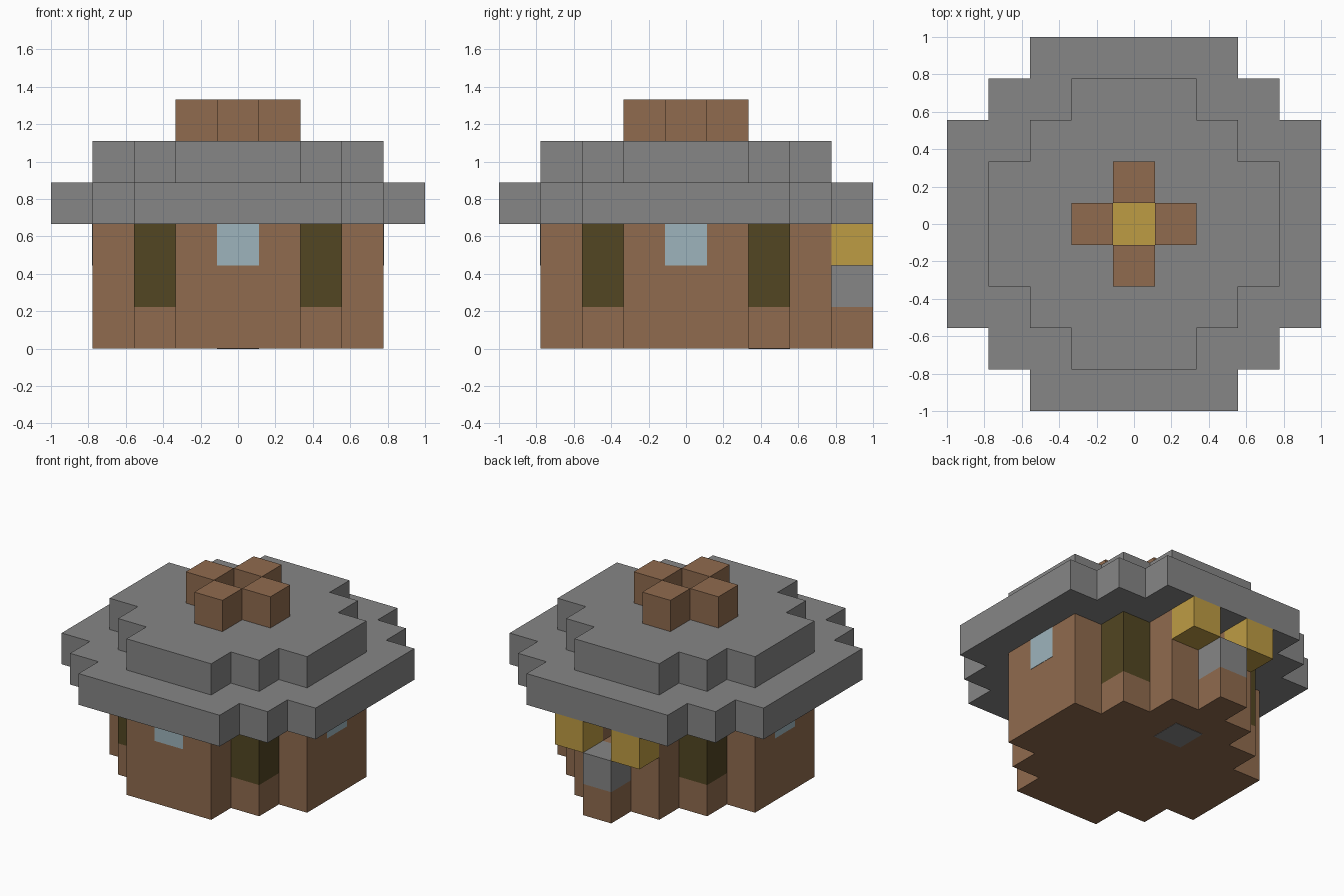
import bpy, bmesh
from mathutils import Vector

if "Cube" in bpy.data.objects:
    bpy.data.objects.remove(bpy.data.objects["Cube"], do_unlink=True)

U = 2 / 9  # edge of one building block


def material(name, rgb):
    mat = bpy.data.materials.new(name)
    lin = [((c / 255 + 0.055) / 1.055) ** 2.4 for c in rgb] + [1]
    mat.use_nodes = True
    mat.diffuse_color = lin
    mat.node_tree.nodes["Principled BSDF"].inputs["Base Color"].default_value = lin
    return mat


WOOD = material("brown wood", (144, 107, 78))
STONE = material("grey stone", (134, 134, 134))
POST = material("dark olive", (82, 70, 34))
LAMP = material("yellow glow", (190, 156, 68))
GLASS = material("pale blue glass", (157, 180, 188))


def finish(name, bm, mat):
    bmesh.ops.recalc_face_normals(bm, faces=bm.faces)
    mesh = bpy.data.meshes.new(name)
    bm.to_mesh(mesh)
    bm.free()
    mesh.materials.append(mat)
    obj = bpy.data.objects.new(name, mesh)
    bpy.context.collection.objects.link(obj)
    return obj


def box(name, centre, size, mat):
    """Box placed in block units."""
    bm = bmesh.new()
    bmesh.ops.create_cube(bm, size=1)
    for v in bm.verts:
        v.co = (v.co * Vector(size) + Vector(centre)) * U
    return finish(name, bm, mat)


def tier(name, corner, z0, z1, mat, notch=()):
    """Prism whose stepped corner outline repeats on all four sides."""
    points, pts = [], list(corner)
    for _ in range(4):
        points += pts
        pts = [(y, -x) for x, y in pts]
    points += notch
    bm = bmesh.new()
    face = bm.faces.new([bm.verts.new((x * U, y * U, z0 * U)) for x, y in points])
    top = bmesh.ops.extrude_face_region(bm, geom=[face], use_keep_orig=True)["geom"]
    moved = [g for g in top if isinstance(g, bmesh.types.BMVert)]
    bmesh.ops.translate(bm, verts=moved, vec=(0, 0, (z1 - z0) * U))
    return finish(name, bm, mat)


def stepped(r):
    return [(r - 2, r), (r - 2, r - 1), (r - 1, r - 1), (r - 1, r - 2), (r, r - 2)]


# Walls: full base, cross-shaped upper part, doorway recess at the back
cross = [(1.5, 3.5), (1.5, 1.5), (3.5, 1.5)]
doorway = [(-0.5, 3.5), (-0.5, 2.5), (0.5, 2.5), (0.5, 3.5)]
tier("wall_base", stepped(3.5), 0, 1, WOOD)
tier("wall_middle", cross, 1, 2, WOOD)
tier("wall_top", cross, 2, 3, WOOD, doorway)

# Dark corner posts
for x in (-2, 2):
    for y in (-2, 2):
        box("corner_post", (x, y, 2), (1, 1, 2), POST)

# Roof
tier("roof_brim", stepped(4.5), 3, 4, STONE)
tier("roof_cap", stepped(3.5), 4, 5, STONE)

# Open chimney with a glowing centre
for x, y in ((1, 0), (-1, 0), (0, 1), (0, -1)):
    box("chimney_block", (x, y, 5.5), (1, 1, 1), WOOD)
box("chimney_glow", (0, 0, 5), (1, 1, 0.03), LAMP)

# Windows on the front and both sides
box("front_window", (0, -3.5, 2.5), (1, 0.02, 1), GLASS)
for x, side in ((3.5, "left"), (-3.5, "right")):
    box(side + "_window", (x, 0, 2.5), (0.02, 1, 1), GLASS)

# Back entrance: step, threshold and two lanterns
box("entrance_step", (0, 4, 0.5), (1, 1, 1), WOOD)
box("entrance_threshold", (0, 4, 1.5), (1, 1, 1), STONE)
for x in (-1, 1):
    box("lantern", (x, 4, 2.5), (1, 1, 1), LAMP)

# Stone slab showing through the floor
box("floor_slab", (0, 2, 0), (1, 1, 0.02), STONE)
